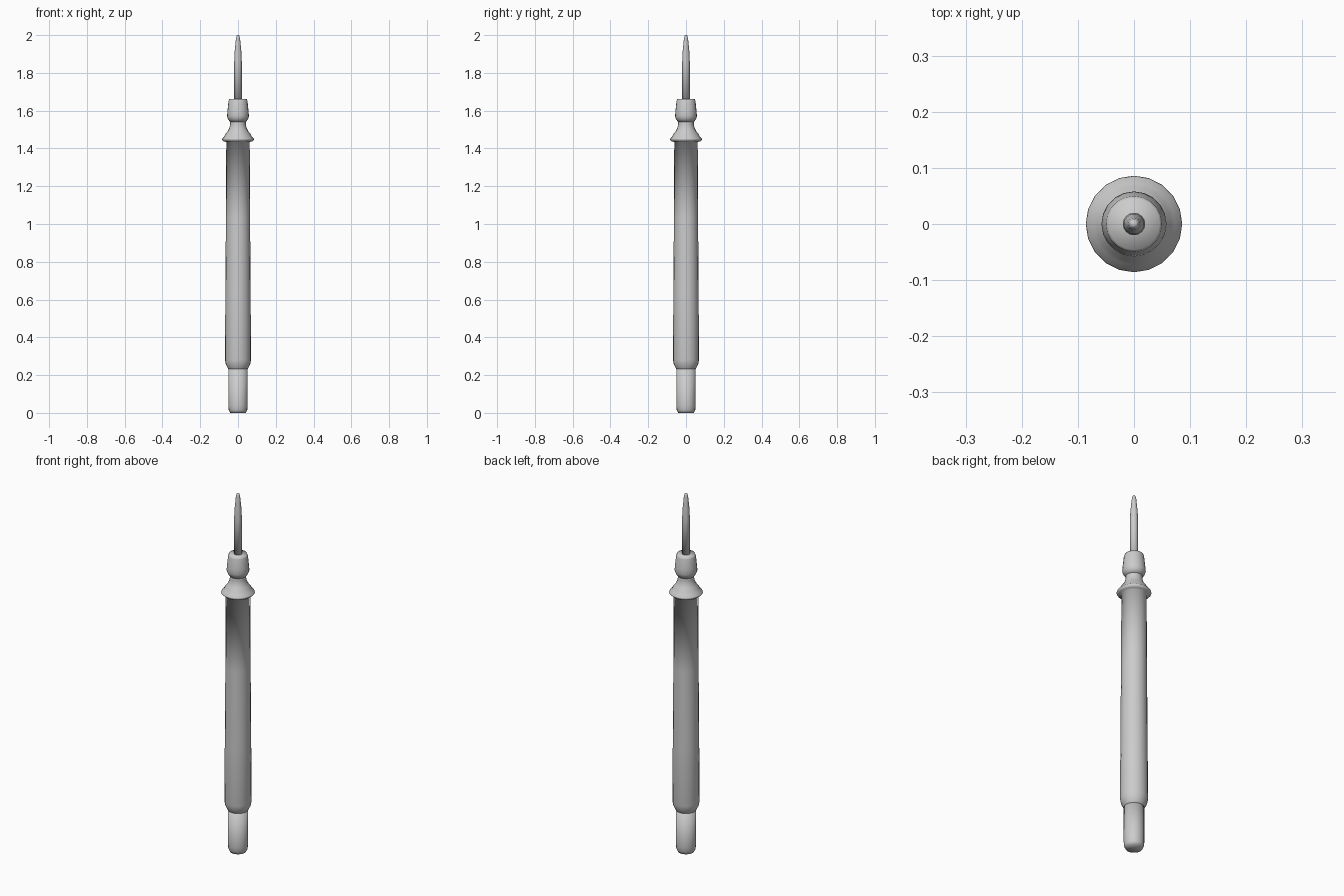
import bpy, bmesh, math

if "Cube" in bpy.data.objects:
    bpy.data.objects.remove(bpy.data.objects["Cube"])


def lathe(name, profile, sides, sharp_angle=None):
    """Revolve (radius, z) points, listed bottom to top, into a capped solid."""
    bm = bmesh.new()
    rings = []
    for r, z in profile:
        rings.append([bm.verts.new((r * math.cos(2 * math.pi * i / sides),
                                    r * math.sin(2 * math.pi * i / sides), z))
                      for i in range(sides)])
    for a, b in zip(rings, rings[1:]):
        for i in range(sides):
            j = (i + 1) % sides
            bm.faces.new((a[i], a[j], b[j], b[i]))
    bm.faces.new(rings[0][::-1])
    bm.faces.new(rings[-1])
    for f in bm.faces:
        f.smooth = True
    if sharp_angle:
        for e in bm.edges:
            if e.calc_face_angle(0) > math.radians(sharp_angle):
                e.smooth = False
    mesh = bpy.data.meshes.new(name)
    bm.to_mesh(mesh)
    bm.free()
    obj = bpy.data.objects.new(name, mesh)
    bpy.context.collection.objects.link(obj)
    return obj


# cable strain relief at the bottom
lathe("cable_sleeve", [(0.042, 0.0), (0.049, 0.015), (0.051, 0.04), (0.051, 0.25)], 20)

# long handle, slightly tapered, with a chamfered lower end and finger guard
lathe("handle", [
    (0.047, 0.225), (0.055, 0.238), (0.065, 0.258), (0.069, 0.28), (0.067, 0.60),
    (0.064, 1.03), (0.062, 1.435), (0.074, 1.436), (0.086, 1.447), (0.084, 1.453),
    (0.073, 1.463), (0.066, 1.477), (0.054, 1.492), (0.045, 1.51), (0.041, 1.53),
    (0.043, 1.55)], 20, 80)

# collar that holds the tip
lathe("tip_collar", [
    (0.042, 1.54), (0.053, 1.556), (0.058, 1.57), (0.056, 1.595),
    (0.050, 1.652), (0.046, 1.663)], 20)

# metal tip
lathe("needle", [
    (0.020, 1.64), (0.020, 1.86), (0.018, 1.91), (0.011, 1.98),
    (0.008, 1.995), (0.004, 2.0)], 16)
